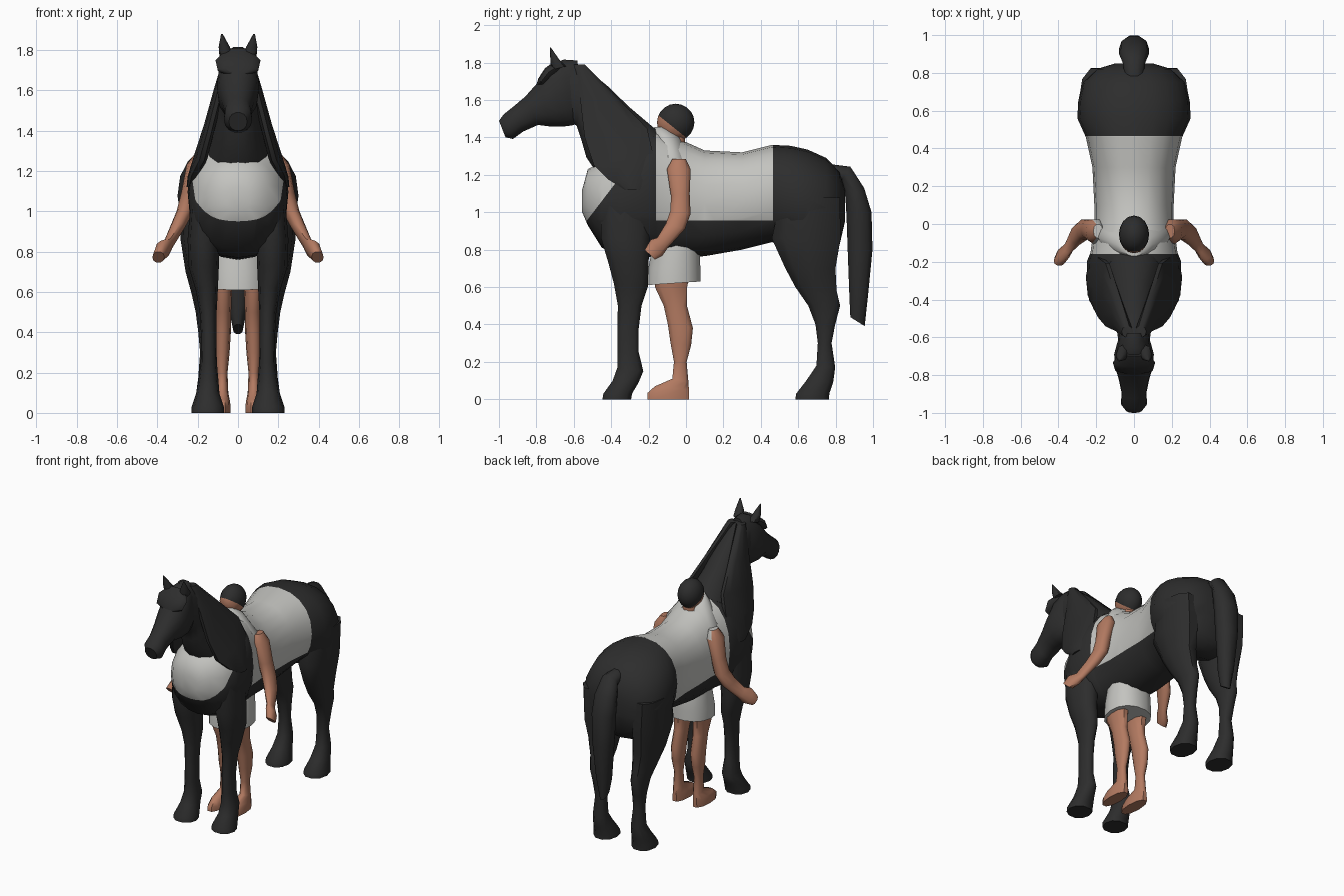
import bpy, bmesh, math
from mathutils import Vector


def material(name, r, g, b):
    m = bpy.data.materials.new(name)
    m.diffuse_color = (r, g, b, 1)
    return m


BLACK = material("coat black", .026, .026, .026)
WHITE = material("cloth white", .55, .55, .525)
SKIN = material("skin tan", .45, .195, .12)
MATS = [BLACK, WHITE, SKIN]


def finish(name, bm, mat, rule=None, cuts=()):
    """Cut along colour borders, paint by rule, and create the object."""
    for co, no in cuts:
        bmesh.ops.bisect_plane(bm, geom=bm.verts[:] + bm.edges[:] + bm.faces[:],
                               plane_co=co, plane_no=no)
    bmesh.ops.recalc_face_normals(bm, faces=bm.faces[:])
    for f in bm.faces:
        m = rule(f.calc_center_median()) if rule else mat
        f.material_index = MATS.index(m)
    me = bpy.data.meshes.new(name)
    bm.to_mesh(me)
    bm.free()
    ob = bpy.data.objects.new(name, me)
    bpy.context.collection.objects.link(ob)
    for m in MATS:
        me.materials.append(m)
    bpy.ops.object.select_all(action='DESELECT')
    ob.select_set(True)
    bpy.context.view_layer.objects.active = ob
    bpy.ops.object.shade_smooth_by_angle(angle=math.radians(50))
    return ob


def loft(name, rings, mat, n=14, side=1, power=.9, **kw):
    """Rings: two opposite (y, z) points, half width, and optional x centre."""
    bm = bmesh.new()
    loops = []
    for r in rings:
        a, b, hx = Vector((0, r[0], r[1])), Vector((0, r[2], r[3])), r[4]
        cx = r[5] if len(r) > 5 else 0
        loop = []
        for i in range(n):
            t = 2 * math.pi * i / n
            c, s = math.cos(t), math.sin(t)
            c = math.copysign(abs(c) ** power, c)
            s = math.copysign(abs(s) ** power, s)
            p = (a + b) / 2 + (a - b) / 2 * s
            loop.append(bm.verts.new(((cx + hx * c) * side, p.y, p.z)))
        loops.append(loop)
    for l0, l1 in zip(loops, loops[1:]):
        for i in range(n):
            j = (i + 1) % n
            bm.faces.new((l0[i], l0[j], l1[j], l1[i]))
    bm.faces.new(loops[0])
    bm.faces.new(loops[-1])
    return finish(name, bm, mat, **kw)


# Horse trunk: y, top, bottom, half width
trunk = [(-.555, 1.12, 1.0, .06), (-.525, 1.23, .93, .15), (-.45, 1.27, .81, .215),
         (-.35, 1.36, .77, .245), (-.2, 1.43, .76, .25), (-.15, 1.43, .76, .23),
         (0, 1.375, .76, .21), (.1, 1.33, .765, .21), (.3, 1.32, .80, .22),
         (.46, 1.36, .84, .255), (.56, 1.355, .80, .30), (.65, 1.335, .76, .295),
         (.75, 1.29, .76, .275), (.82, 1.22, .82, .20), (.85, 1.12, .95, .10)]


def trunk_colour(c):
    saddle = -.16 < c.y < .465 and c.z > .955
    chest = c.y < -.36 and c.z - .955 > 1.31 * (c.y + .53)
    return WHITE if saddle or chest else BLACK


loft("horse_trunk", [(y, t, y, b, w) for y, t, b, w in trunk], BLACK, n=20,
     rule=trunk_colour,
     cuts=[((0, -.16, 0), (0, 1, 0)), ((0, .465, 0), (0, 1, 0)), ((0, -.36, 0), (0, 1, 0)),
           ((0, 0, .955), (0, 0, 1)), ((0, -.53, .955), (0, -1.31, 1))])

# Neck and head
loft("horse_neck", [(-.14, 1.43, -.475, 1.2, .16), (-.3, 1.565, -.535, 1.29, .125),
                    (-.42, 1.68, -.56, 1.38, .105), (-.55, 1.785, -.585, 1.46, .09),
                    (-.65, 1.82, -.63, 1.48, .08)], BLACK)
loft("horse_head", [(-.58, 1.815, -.575, 1.47, .07), (-.655, 1.82, -.61, 1.46, .09),
                    (-.73, 1.785, -.65, 1.455, .105), (-.79, 1.70, -.72, 1.455, .10),
                    (-.86, 1.62, -.79, 1.465, .08), (-.925, 1.565, -.87, 1.43, .065),
                    (-.975, 1.525, -.925, 1.39, .07), (-1.0, 1.49, -.965, 1.40, .045)], BLACK)
loft("forelock", [(-.70, 1.81, -.66, 1.76, .07), (-.755, 1.77, -.71, 1.73, .112),
                  (-.79, 1.715, -.76, 1.68, .10), (-.80, 1.68, -.78, 1.67, .03)], BLACK)

# Tail, from root to tip: outer point, inner point, half width
loft("tail", [(.78, 1.258, .77, 1.16, .05), (.88, 1.245, .83, 1.17, .06),
              (.955, 1.13, .85, 1.08, .08), (.995, 1.0, .855, .98, .08),
              (1.0, .80, .862, .78, .07), (.975, .55, .872, .53, .05),
              (.957, .39, .877, .44, .025)], BLACK, n=10)

for s, tag in ((1, "left"), (-1, "right")):
    # Ears and hanging mane
    loft("ear_" + tag, [(-.72, 1.76, -.64, 1.78, .032, .06), (-.725, 1.81, -.68, 1.82, .028, .068),
                        (-.728, 1.88, -.722, 1.88, .004, .08)], BLACK, n=8, side=s)
    loft("mane_" + tag, [(-.60, 1.79, -.54, 1.79, .03, .035), (-.57, 1.6, -.36, 1.61, .03, .09),
                         (-.55, 1.4, -.2, 1.45, .03, .14), (-.50, 1.25, -.17, 1.32, .035, .18),
                         (-.42, 1.175, -.2, 1.17, .03, .22), (-.33, 1.12, -.24, 1.12, .02, .235)],
         BLACK, n=10, side=s)
    # Horse legs: front point, back point, half width, x centre
    loft("front_leg_" + tag,
         [(-.46, 1.05, -.2, 1.05, .06, .175), (-.46, .86, -.19, .86, .08, .17),
          (-.42, .73, -.195, .72, .075, .17), (-.39, .62, -.20, .60, .055, .155),
          (-.367, .5, -.235, .5, .042, .148), (-.37, .38, -.25, .38, .038, .145),
          (-.37, .25, -.25, .25, .04, .145), (-.37, .17, -.225, .15, .05, .147),
          (-.395, .1, -.25, .09, .058, .15), (-.445, .03, -.285, .03, .08, .15),
          (-.45, 0, -.29, 0, .08, .15)], BLACK, n=10, side=s)
    loft("hind_leg_" + tag,
         [(.5, 1.08, .83, 1.08, .09, .2), (.45, .86, .835, .86, .095, .19),
          (.525, .7, .805, .7, .085, .175), (.58, .6, .81, .58, .065, .165),
          (.65, .5, .828, .5, .05, .16), (.69, .4, .80, .4, .042, .155),
          (.703, .3, .78, .3, .038, .15), (.695, .18, .80, .17, .047, .15),
          (.64, .1, .79, .09, .058, .15), (.585, .03, .77, .03, .078, .15),
          (.58, 0, .77, 0, .078, .15)], BLACK, n=10, side=s)
    # Person's arm; the cloth covers one shoulder cap
    loft("arm_" + tag,
         [(-.075, 1.285, .0, 1.285, .025, .19), (-.105, 1.23, .028, 1.23, .052, .203),
          (-.083, 1.09, .022, 1.1, .046, .235), (-.085, 1.01, .027, .99, .043, .262),
          (-.11, .94, -.003, .91, .038, .298), (-.155, .865, -.095, .81, .025, .345),
          (-.19, .855, -.125, .765, .036, .373), (-.222, .80, -.165, .745, .03, .395)],
         SKIN, n=10, side=s,
         rule=lambda c: WHITE if c.x < 0 and c.z > 1.25 and c.x > -.215 else SKIN)
    # Person's leg and foot
    loft("leg_" + tag,
         [(-.17, .7, .03, .7, .06, .075), (-.17, .6, .01, .6, .045, .075),
          (-.122, .5, .008, .5, .04, .074), (-.10, .4, .04, .38, .04, .076),
          (-.085, .3, .03, .29, .036, .078), (-.066, .2, .005, .2, .026, .078),
          (-.075, .11, .015, .09, .03, .078), (-.17, .07, .02, .05, .04, .08),
          (-.21, .035, .02, .02, .044, .08), (-.21, 0, .02, 0, .044, .08)],
         SKIN, n=10, side=s)

# Person's shorts
loft("shorts", [(-.16, .95, .04, .95, .13), (-.18, .82, .075, .82, .14),
                (-.205, .7, .08, .7, .15), (-.212, .61, .082, .63, .15)], WHITE)

# Person's upper vest, neck and head
loft("vest_yoke", [(-.17, 1.455, -.10, 1.455, .05), (-.18, 1.42, -.03, 1.40, .10),
                   (-.16, 1.3, .02, 1.28, .19), (-.14, 1.1, .0, 1.1, .17)], WHITE)
loft("person_neck", [(-.12, 1.46, -.005, 1.46, .05), (-.12, 1.3, 0, 1.3, .055)], SKIN, n=10)
bm = bmesh.new()
bmesh.ops.create_uvsphere(bm, u_segments=16, v_segments=10, radius=1)
for v in bm.verts:
    v.co = Vector((v.co.x * .08, v.co.y * .1 - .055, v.co.z * .1 + 1.48))
finish("person_head", bm, SKIN, cuts=[((0, 0, 1.40), (0, .8, 1))],
       rule=lambda c: BLACK if c.z > 1.40 - .8 * c.y else SKIN)
